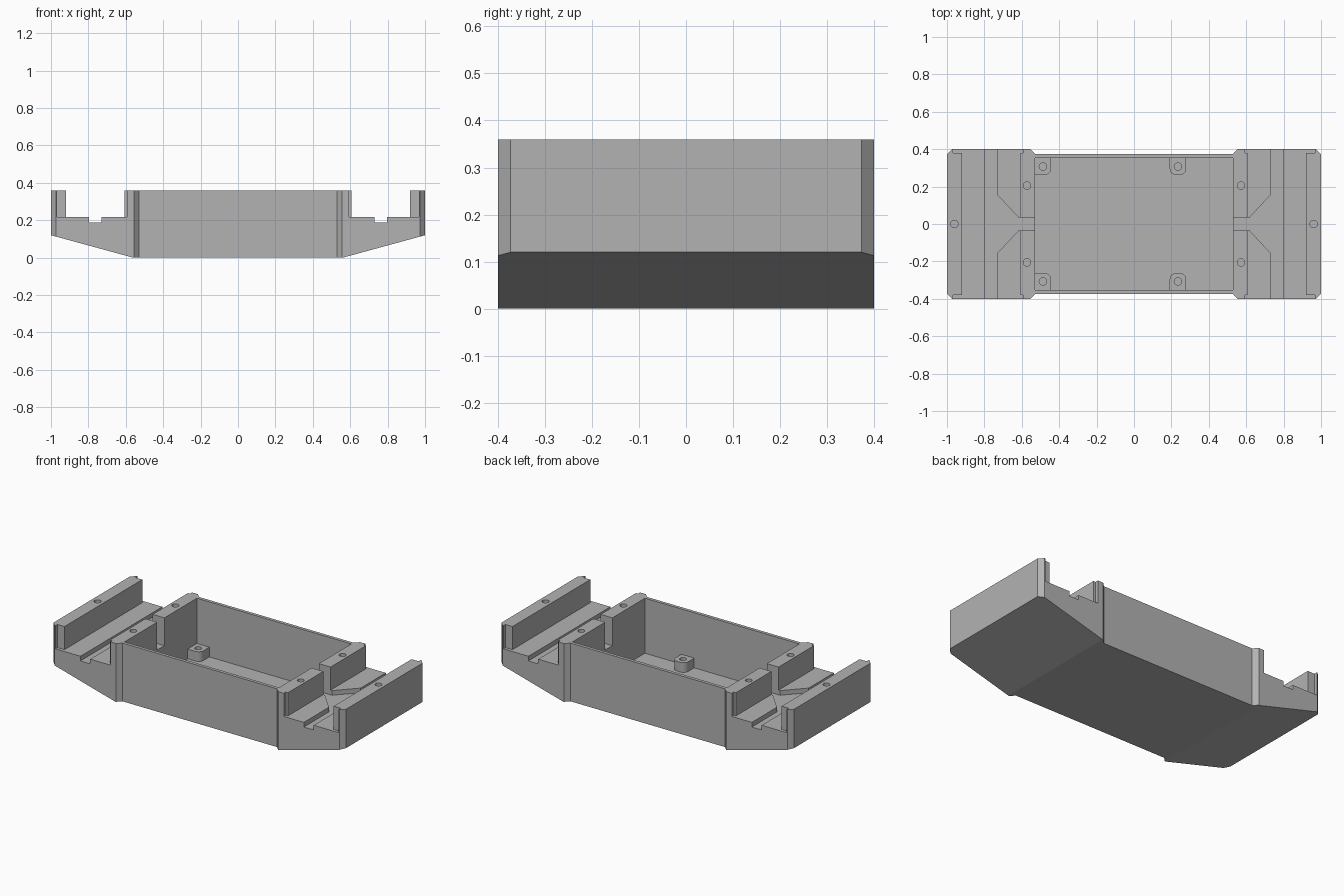
import bpy, bmesh, math
from mathutils import Vector

cube = bpy.data.objects.get("Cube")
if cube:
    bpy.data.objects.remove(cube, do_unlink=True)

grey = bpy.data.materials.new("plain_grey")
grey.use_nodes = True
COLOUR = (0.45, 0.45, 0.45, 1)
grey.diffuse_color = COLOUR
grey.node_tree.nodes["Principled BSDF"].inputs["Base Color"].default_value = COLOUR


def prism(name, points, low, high, along_y=False):
    """Extrude a plan outline up z, or a front outline along y."""
    bm = bmesh.new()
    place = (lambda a, b: (a, low, b)) if along_y else (lambda a, b: (a, b, low))
    face = bm.faces.new([bm.verts.new(place(a, b)) for a, b in points])
    moved = bmesh.ops.extrude_face_region(bm, geom=[face])["geom"]
    shift = Vector((0, high - low, 0) if along_y else (0, 0, high - low))
    bmesh.ops.translate(bm, vec=shift, verts=[v for v in moved if isinstance(v, bmesh.types.BMVert)])
    bmesh.ops.recalc_face_normals(bm, faces=bm.faces[:])
    mesh = bpy.data.meshes.new(name)
    bm.to_mesh(mesh)
    bm.free()
    mesh.materials.append(grey)
    obj = bpy.data.objects.new(name, mesh)
    bpy.context.collection.objects.link(obj)
    return obj


def carve(target, tool, operation="DIFFERENCE"):
    """Apply a boolean and remove its cutter."""
    mod = target.modifiers.new("carve", "BOOLEAN")
    mod.operation, mod.solver, mod.object = operation, "EXACT", tool
    bpy.context.view_layer.objects.active = target
    bpy.ops.object.modifier_apply(modifier=mod.name)
    bpy.data.objects.remove(tool, do_unlink=True)


def mirror_y(half):
    return half + [(x, -y) for x, y in reversed(half)]


def mirror_x(half):
    return half + [(-x, y) for x, y in reversed(half)]


def arc(cx, cy, r, start, end, steps):
    angles = [math.radians(start + (end - start) * i / steps) for i in range(steps + 1)]
    return [(cx + r * math.cos(a), cy + r * math.sin(a)) for a in angles]


def drill(target, x, y, low, high):
    carve(target, prism("hole", arc(x, y, 0.02, 0, 345, 23), low, high))


HEIGHT, FLOOR = 0.36, 0.02
WALL_IN, WALL_OUT, END = 0.353, 0.373, 0.528

# Hull: side profile with raked ends, trimmed to the chamfered plan
hull = prism("tray_hull", mirror_x([(0.56, 0), (1, 0.12), (1, HEIGHT)]), -0.45, 0.45, True)
quarter = [(END, WALL_OUT), (END + 0.027, 0.4), (0.973, 0.4), (1, WALL_OUT)]
right_half = quarter + [(x, -y) for x, y in reversed(quarter)]
plan = right_half + [(-x, -y) for x, y in right_half]
carve(hull, prism("plan", plan, -0.1, 0.5), "INTERSECT")

# Central compartment
cavity = [(END, WALL_IN), (-END, WALL_IN), (-END, -WALL_IN), (END, -WALL_IN)]
carve(hull, prism("cavity", cavity, FLOOR, 0.5))

for side in (1, -1):
    # Cross trough with stepped wall ends
    trough = [(0.608, 0), (0.608, 0.38), (0.593, 0.38), (0.593, 0.5),
              (0.968, 0.5), (0.968, 0.38), (0.92, 0.38), (0.92, 0)]
    outline = trough[1:-1] + [(x, -y) for x, y in reversed(trough[1:-1])]
    carve(hull, prism("trough", [(side * x, y) for x, y in outline], 0.217, 0.5))

    # Cable groove funnelling through the inner wall
    groove = [(0.797, 0.5), (0.73, 0.5), (0.73, 0.155), (0.618, 0.035), (0.5, 0.035)]
    carve(hull, prism("groove", [(side * x, y) for x, y in mirror_y(groove)], 0.188, 0.5))

    # Screw holes in the wall tops
    for x, y in ((0.572, 0.205), (0.572, -0.205), (0.96, 0)):
        drill(hull, side * x, y, 0.25, 0.5)

# Mounting posts on the floor, against the long walls
R, HALF = 0.032, 0.044
for label, x in (("end", -0.487), ("middle", 0.235)):
    for name, s in (("back", 1), ("front", -1)):
        near = 0.263
        left = [(x - HALF, near)] if label == "end" else arc(x - HALF + R, near + R, R, 180, 270, 6)
        outline = ([(x - HALF, WALL_IN + 0.005)] + left
                   + arc(x + HALF - R, near + R, R, 270, 360, 6) + [(x + HALF, WALL_IN + 0.005)])
        post = prism(f"{name}_{label}_post", [(px, s * py) for px, py in outline], FLOOR - 0.005, 0.08)
        drill(post, x, s * 0.307, 0.03, 0.2)
